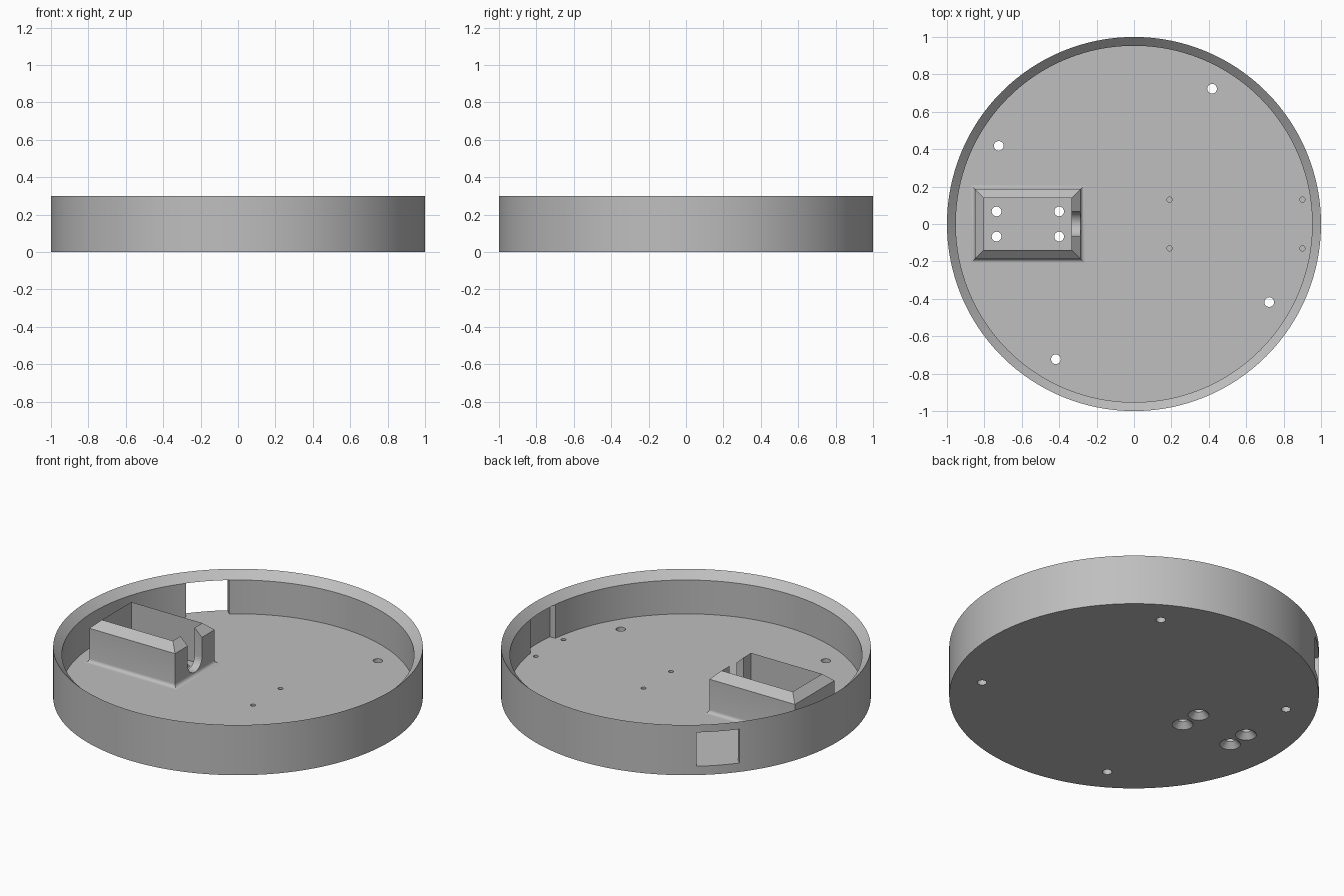
import bpy, bmesh, math
from mathutils import Vector

if "Cube" in bpy.data.objects:
    bpy.data.objects.remove(bpy.data.objects["Cube"])

FLOOR, SILL, TOP = 0.053, 0.255, 0.30
INNER, SEG = 0.953, 128

grey = bpy.data.materials.new("plain_grey")
grey.diffuse_color = (0.52, 0.52, 0.52, 1)
grey.use_nodes = True
grey.node_tree.nodes["Principled BSDF"].inputs["Base Color"].default_value = grey.diffuse_color


def loft(name, rings, closed=False):
    """Skin a list of equal-length point rings; cap the ends or join them."""
    bm = bmesh.new()
    loops = [[bm.verts.new(p) for p in ring] for ring in rings]
    n = len(loops[0])
    pairs = list(zip(loops, loops[1:] + loops[:1])) if closed else list(zip(loops, loops[1:]))
    for a, b in pairs:
        for i in range(n):
            j = (i + 1) % n
            bm.faces.new((a[i], a[j], b[j], b[i]))
    if not closed:
        bm.faces.new(loops[0])
        bm.faces.new(loops[-1])
    bmesh.ops.recalc_face_normals(bm, faces=bm.faces)
    mesh = bpy.data.meshes.new(name)
    bm.to_mesh(mesh)
    bm.free()
    mesh.materials.append(grey)
    obj = bpy.data.objects.new(name, mesh)
    bpy.context.collection.objects.link(obj)
    return obj


def circle(r, z, x=0, y=0, n=SEG):
    return [(x + r * math.cos(2 * math.pi * i / n), y + r * math.sin(2 * math.pi * i / n), z)
            for i in range(n)]


def rect(x0, x1, y, z):
    return [(x0, -y, z), (x1, -y, z), (x1, y, z), (x0, y, z)]


def turned(name, profile, x=0, y=0, n=24):
    return loft(name, [circle(r, z, x, y, n) for r, z in profile])


def cut(target, cutters):
    for c in cutters:
        c.hide_render = True
        mod = target.modifiers.new("cut", 'BOOLEAN')
        mod.operation, mod.solver, mod.object = 'DIFFERENCE', 'EXACT', c
        bpy.context.view_layer.objects.active = target
        bpy.ops.object.modifier_apply(modifier=mod.name)
    for c in cutters:
        bpy.data.objects.remove(c)


def finish(obj):
    bpy.ops.object.select_all(action='DESELECT')
    obj.select_set(True)
    bpy.context.view_layer.objects.active = obj
    bpy.ops.object.shade_smooth_by_angle(angle=math.radians(30))


# Round tray with a rim that slopes inward
tray = turned("tray", [(1, 0), (1, TOP), (INNER, SILL), (INNER, FLOOR)], n=SEG)

cutters = []
# Four mounting holes around the edge
for deg in (60, 150, 240, 330):
    a = math.radians(deg)
    cutters.append(turned("mount_hole", [(0.026, -0.1), (0.026, 0.1)],
                          0.835 * math.cos(a), 0.835 * math.sin(a)))
# Four countersunk screw holes inside the box
for x in (-0.735, -0.40):
    for y in (-0.067, 0.067):
        cutters.append(turned("screw_hole", [(0.061, -0.004), (0.057, 0), (0.026, 0.032),
                                             (0.026, 0.1)], x, y))
# Four small blind pilot holes
for x in (0.19, 0.90):
    for y in (-0.13, 0.13):
        cutters.append(turned("pilot_hole", [(0.014, 0.03), (0.014, 0.1)], x, y, 16))
# Wall window, cut right through
window = loft("window", [rect(0.85, 1.1, 0.118, z) for z in (FLOOR, SILL)])
window.rotation_euler.z = math.radians(135)
cutters.append(window)
# Blind wall pocket that leaves a thin curved skin
half = math.asin(0.118 / 0.988)
arc = [(0.988 * math.cos(half * t / 6), 0.988 * math.sin(half * t / 6)) for t in range(-6, 7)]
outline = [(0.85, -0.118)] + arc + [(0.85, 0.118)]
cutters.append(loft("pocket", [[(x, y, z) for x, y in outline] for z in (FLOOR, SILL)]))
bpy.context.view_layer.update()
cut(tray, cutters)
finish(tray)

# Open box with a filleted foot and a bevelled top
X0, X1, Y, R = -0.85, -0.285, 0.187, 0.022
rings = [rect(X0 - R, X1 + R, Y + R, FLOOR - 0.01)]
for i in range(6):
    a = math.pi / 2 * i / 5
    d = R * (1 - math.sin(a))
    rings.append(rect(X0 - d, X1 + d, Y + d, FLOOR + R * (1 - math.cos(a))))
rings += [rect(X0, X1, Y, SILL)]
rings += [rect(X0 + 0.048, X1 - 0.048, Y - 0.048, z) for z in (TOP, FLOOR - 0.01)]
box = loft("screw_box", rings, closed=True)

# Cable slot with a round bottom in the inner end of the box
r, zc = 0.067, 0.14
slot = [(r, 0.4), (-r, 0.4)] + [(r * math.cos(math.pi * (1 + i / 16)),
                                 zc + r * math.sin(math.pi * (1 + i / 16))) for i in range(17)]
cut(box, [loft("slot", [[(x, y, z) for y, z in slot] for x in (-0.40, -0.2)])])
finish(box)
